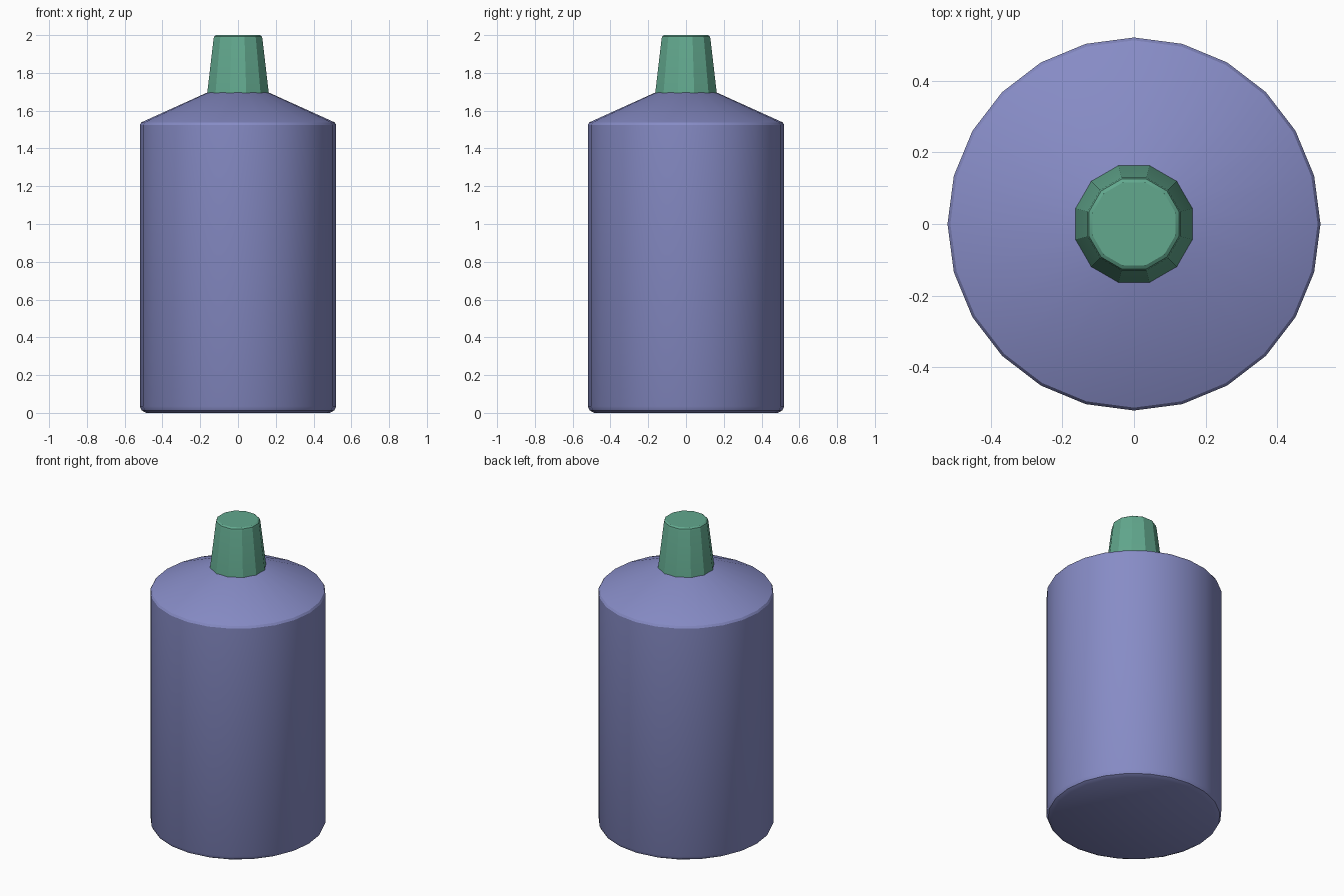
import bpy, bmesh, math

cube = bpy.data.objects.get("Cube")
if cube:
    bpy.data.objects.remove(cube, do_unlink=True)


def material(name, rgb):
    mat = bpy.data.materials.new(name)
    mat.use_nodes = True
    mat.diffuse_color = (*rgb, 1)
    mat.node_tree.nodes["Principled BSDF"].inputs["Base Color"].default_value = (*rgb, 1)
    return mat


def lathe(name, profile, sides, turn, mat):
    """Revolve a (radius, height) profile and close both ends."""
    bm = bmesh.new()
    rings = []
    for r, z in profile:
        angles = [math.tau * (i + turn) / sides for i in range(sides)]
        rings.append([bm.verts.new((r * math.cos(a), r * math.sin(a), z)) for a in angles])
    for low, high in zip(rings, rings[1:]):
        for i in range(sides):
            j = (i + 1) % sides
            bm.faces.new((low[i], low[j], high[j], high[i]))
    bm.faces.new(rings[0][::-1])
    bm.faces.new(rings[-1])
    mesh = bpy.data.meshes.new(name)
    bm.to_mesh(mesh)
    bm.free()
    mesh.materials.append(mat)
    obj = bpy.data.objects.new(name, mesh)
    bpy.context.collection.objects.link(obj)
    bpy.ops.object.select_all(action="DESELECT")
    obj.select_set(True)
    bpy.context.view_layer.objects.active = obj
    bpy.ops.object.shade_smooth_by_angle(angle=math.radians(28))
    return obj


purple = material("soft purple", (0.242, 0.262, 0.565))
green = material("sea green", (0.122, 0.392, 0.27))

# Bottle body with rounded foot and conical shoulder
lathe("bottle_body", [(0.485, 0), (0.51, 0.013), (0.52, 0.035), (0.52, 1.525),
                      (0.512, 1.538), (0.165, 1.695)], 24, 0, purple)

# Tapered cap with a small rounded rim
lathe("bottle_cap", [(0.169, 1.69), (0.134, 1.98), (0.13, 1.993), (0.12, 2.0)],
      12, 0.5, green)
